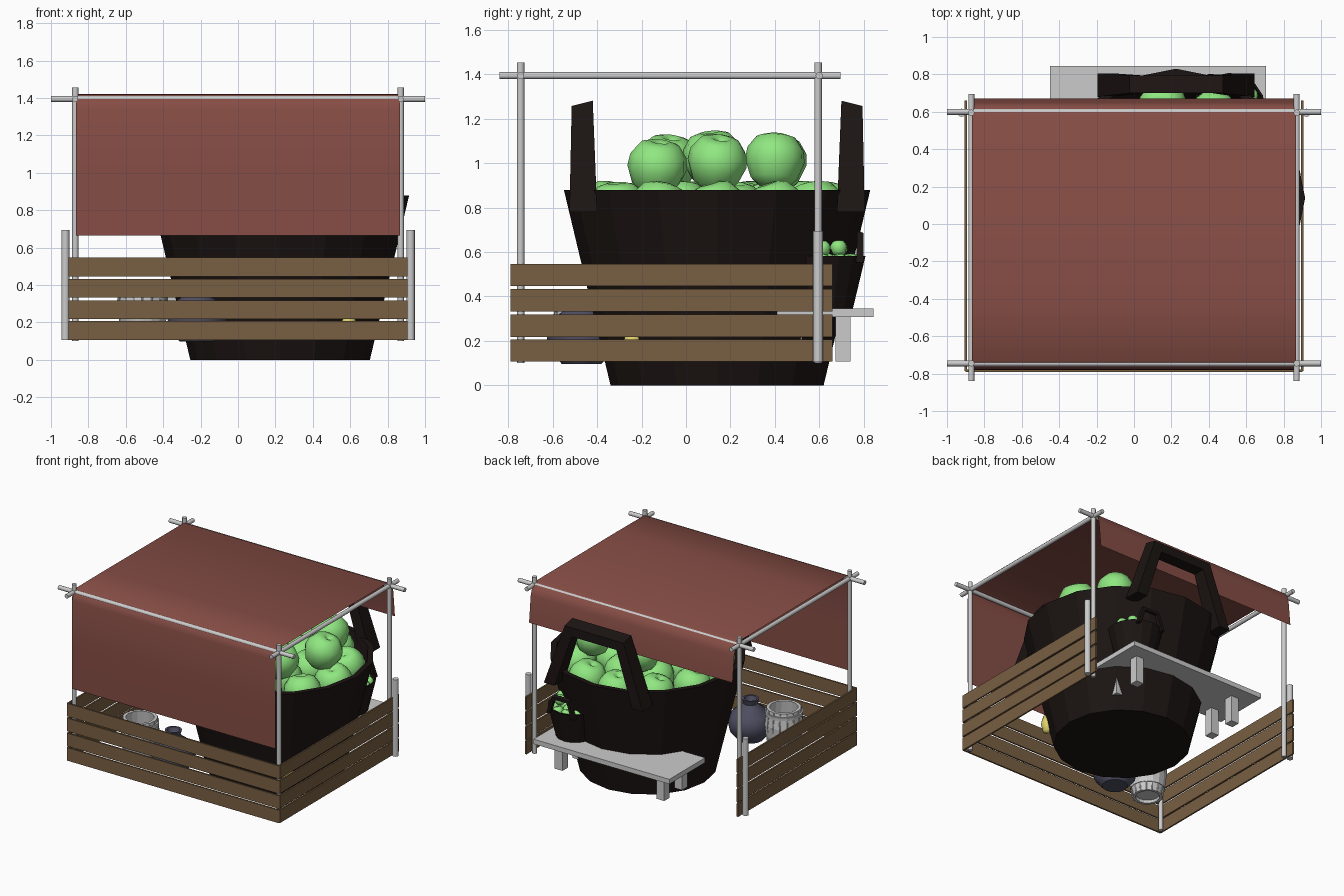
import bpy, bmesh, math, random
from mathutils import Vector

if "Cube" in bpy.data.objects:
    bpy.data.objects.remove(bpy.data.objects["Cube"])

random.seed(4)


def material(name, rgb):
    m = bpy.data.materials.new(name)
    m.diffuse_color = (*rgb, 1)
    m.use_nodes = True
    m.node_tree.nodes["Principled BSDF"].inputs["Base Color"].default_value = m.diffuse_color
    return m


CLOTH = material("red_cloth", (0.24, 0.075, 0.06))
WOOD = material("slat_wood", (0.19, 0.115, 0.055))
WICKER = material("dark_wicker", (0.011, 0.007, 0.006))
GREEN = material("apple_green", (0.28, 0.80, 0.22))
CLAY = material("blue_clay", (0.075, 0.075, 0.12))
YELLOW = material("yellow", (0.75, 0.65, 0.15))


def finish(name, bm, mat=None, smooth=None):
    bmesh.ops.recalc_face_normals(bm, faces=bm.faces)
    me = bpy.data.meshes.new(name)
    bm.to_mesh(me)
    bm.free()
    ob = bpy.data.objects.new(name, me)
    bpy.context.collection.objects.link(ob)
    if mat:
        me.materials.append(mat)
    if smooth:
        bpy.context.view_layer.objects.active = ob
        ob.select_set(True)
        bpy.ops.object.shade_smooth_by_angle(angle=math.radians(smooth))
        ob.select_set(False)
    return ob


def box(name, lo, hi, mat=None):
    bm = bmesh.new()
    bmesh.ops.create_cube(bm, size=1)
    for v in bm.verts:
        v.co = [l + (c + 0.5) * (h - l) for l, c, h in zip(lo, v.co, hi)]
    return finish(name, bm, mat)


def pole(name, a, b, r):
    a, b = Vector(a), Vector(b)
    bm = bmesh.new()
    bmesh.ops.create_cone(bm, cap_ends=True, segments=12, radius1=r, radius2=r,
                          depth=(b - a).length)
    ob = finish(name, bm, smooth=40)
    ob.location = (a + b) / 2
    ob.rotation_euler = (b - a).to_track_quat('Z', 'Y').to_euler()
    return ob


def lathe(name, profile, loc, sides, mat=None, smooth=None, scale=1):
    bm = bmesh.new()
    vs = [bm.verts.new((r, 0, z)) for r, z in profile]
    es = [bm.edges.new(p) for p in zip(vs, vs[1:])]
    bmesh.ops.spin(bm, geom=vs + es, axis=(0, 0, 1), cent=(0, 0, 0),
                   angle=math.tau, steps=sides, use_duplicate=False)
    bmesh.ops.remove_doubles(bm, verts=bm.verts, dist=1e-4)
    ob = finish(name, bm, mat, smooth)
    ob.location, ob.scale = loc, (scale,) * 3
    return ob


# Frame: corner posts, thick sleeves at the back, bars lashed on top
for side in (-1, 1):
    x = 0.87 * side
    for y in (-0.745, 0.595):
        pole("corner_post", (x, y, 0.10), (x, y, 1.455), 0.017)
    pole("back_sleeve", (0.923 * side, 0.595, 0.105), (0.923 * side, 0.595, 0.695), 0.022)
    pole("side_bar", (x, -0.84, 1.395), (x, 0.695, 1.395), 0.016)
for y in (-0.745, 0.60):
    pole("cross_bar", (-1, y, 1.395), (1, y, 1.395), 0.016)

# Slatted fence on the front and both sides
for z in (0.107, 0.218, 0.333, 0.447):
    box("front_slat", (-0.90, -0.79, z), (0.90, -0.778, z + 0.1), WOOD)
    for x in (-0.905, 0.893):
        box("side_slat", (x, -0.785, z), (x + 0.012, 0.66, z + 0.1), WOOD)

# Canopy sheet: long front flap, rounded bends, short back flap
bm = bmesh.new()
path = [(-0.78, 0.665), (-0.78, 1.0), (-0.778, 1.34), (-0.765, 1.39), (-0.73, 1.42),
        (-0.4, 1.422), (0.58, 1.42), (0.63, 1.395), (0.65, 1.33), (0.67, 1.13)]
rows = [[bm.verts.new((x, y, z)) for x in (-0.865, 0.865)] for y, z in path]
for a, b in zip(rows, rows[1:]):
    bm.faces.new((a[0], a[1], b[1], b[0]))
finish("canopy", bm, CLOTH, 80)


def handle(name, loc, s, side):
    """Trapezoid loop standing on the basket rim."""
    outer = [(-0.42, 0.78), (-0.25, 1.27), (0.25, 1.27), (0.42, 0.78)]
    inner = [(-0.33, 0.78), (-0.19, 1.19), (0.19, 1.19), (0.33, 0.78)]
    bm = bmesh.new()
    rings = []
    for (xo, zo), (xi, zi) in zip(outer, inner):
        top = zo > 1
        y0, y1 = (0.56, 0.655) if top else (0.54, 0.665)
        lift = 0.012 if top else 0
        rings.append([bm.verts.new((x, y * side, z)) for x, y, z in
                      ((xo, y0, zo + lift), (xo, y1, zo - lift), (xi, y1, zi), (xi, y0, zi))])
    for a, b in zip(rings, rings[1:]):
        for i in range(4):
            j = (i + 1) % 4
            bm.faces.new((a[i], a[j], b[j], b[i]))
    bm.faces.new(rings[0])
    bm.faces.new(rings[-1])
    ob = finish(name, bm, WICKER)
    ob.location, ob.scale = loc, (s,) * 3


APPLE = [(0, -0.115), (0.055, -0.122), (0.105, -0.08), (0.135, 0), (0.128, 0.055),
         (0.09, 0.108), (0.045, 0.122), (0.015, 0.108), (0, 0.09)]
ring = lambda n, r, z, o: [(r * math.cos(math.tau * (i + o) / n),
                            r * math.sin(math.tau * (i + o) / n), z) for i in range(n)]
APPLES = ring(11, 0.49, 0.79, 0.0) + ring(6, 0.24, 0.79, 0.3) + [(0, 0, 0.79)]
TOP = [(0.40, 0.00, 1.0), (0.28, 0.26, 1.01), (-0.13, 0.27, 1.0),
       (0.22, -0.27, 0.98), (-0.22, -0.22, 1.0), (-0.03, -0.02, 1.02)]


def apple_basket(prefix, loc, s, fruit):
    lathe(prefix + "_basket",
          [(0, 0), (0.48, 0), (0.69, 0.88), (0.65, 0.88), (0.45, 0.06), (0, 0.06)],
          loc, 16, WICKER, scale=s)
    for side in (-1, 1):
        handle(prefix + "_basket_handle", loc, s, side)
    for p in fruit:
        ob = lathe(prefix + "_apple", APPLE, Vector(loc) + Vector(p) * s, 12, GREEN, 60, s)
        ob.rotation_euler = (random.uniform(-.3, .3), random.uniform(-.3, .3), random.uniform(0, 6))


# Big basket on the ground and its small copy on the bench
apple_basket("big", (0.225, 0.14, 0), 1, APPLES + TOP)
apple_basket("small", (0.51, 0.615, 0.335), 0.28, APPLES + TOP)

# Bench at the back
box("bench_top", (-0.45, 0.41, 0.308), (0.705, 0.845, 0.345))
for x in (-0.30, 0.565):
    for y in (0.49, 0.707):
        box("bench_leg", (x - 0.033, y - 0.033, 0.107), (x + 0.033, y + 0.033, 0.31))

# Stave bucket with two hoops
BX, BY = -0.51, -0.46
lathe("bucket", [(0, 0.13), (0.08, 0.13), (0.085, 0.11), (0.105, 0.11), (0.128, 0.22),
                 (0.135, 0.30), (0.122, 0.42), (0.10, 0.42), (0.112, 0.30),
                 (0.09, 0.15), (0, 0.15)], (BX, BY, 0), 16)
for z, r in ((0.17, 0.122), (0.37, 0.133)):
    lathe("bucket_hoop", [(r - 0.02, z), (r, z), (r + 0.002, z + 0.025), (r - 0.02, z + 0.025)],
          (BX, BY, 0), 16)
for i in range(16):
    a = math.tau * i / 16
    c, s = math.cos(a), math.sin(a)
    for (r0, z0), (r1, z1) in (((0.105, 0.11), (0.133, 0.30)), ((0.133, 0.30), (0.12, 0.42))):
        pole("bucket_stave_ridge", (BX + r0 * c, BY + r0 * s, z0),
             (BX + r1 * c, BY + r1 * s, z1), 0.005)

# Round clay pot with a narrow mouth
lathe("clay_pot", [(0, 0.097), (0.09, 0.097), (0.145, 0.16), (0.16, 0.23), (0.135, 0.295),
                   (0.07, 0.345), (0.05, 0.37), (0.06, 0.405), (0.045, 0.405),
                   (0.035, 0.37), (0, 0.34)], (-0.22, -0.47, 0), 16, CLAY, 45)

# Small yellow fruit beside the big basket
lathe("yellow_fruit", [(0, -0.07), (0.03, -0.06), (0.045, 0), (0.03, 0.06), (0, 0.07)],
      (0.59, -0.24, 0.19), 10, YELLOW, 60)
